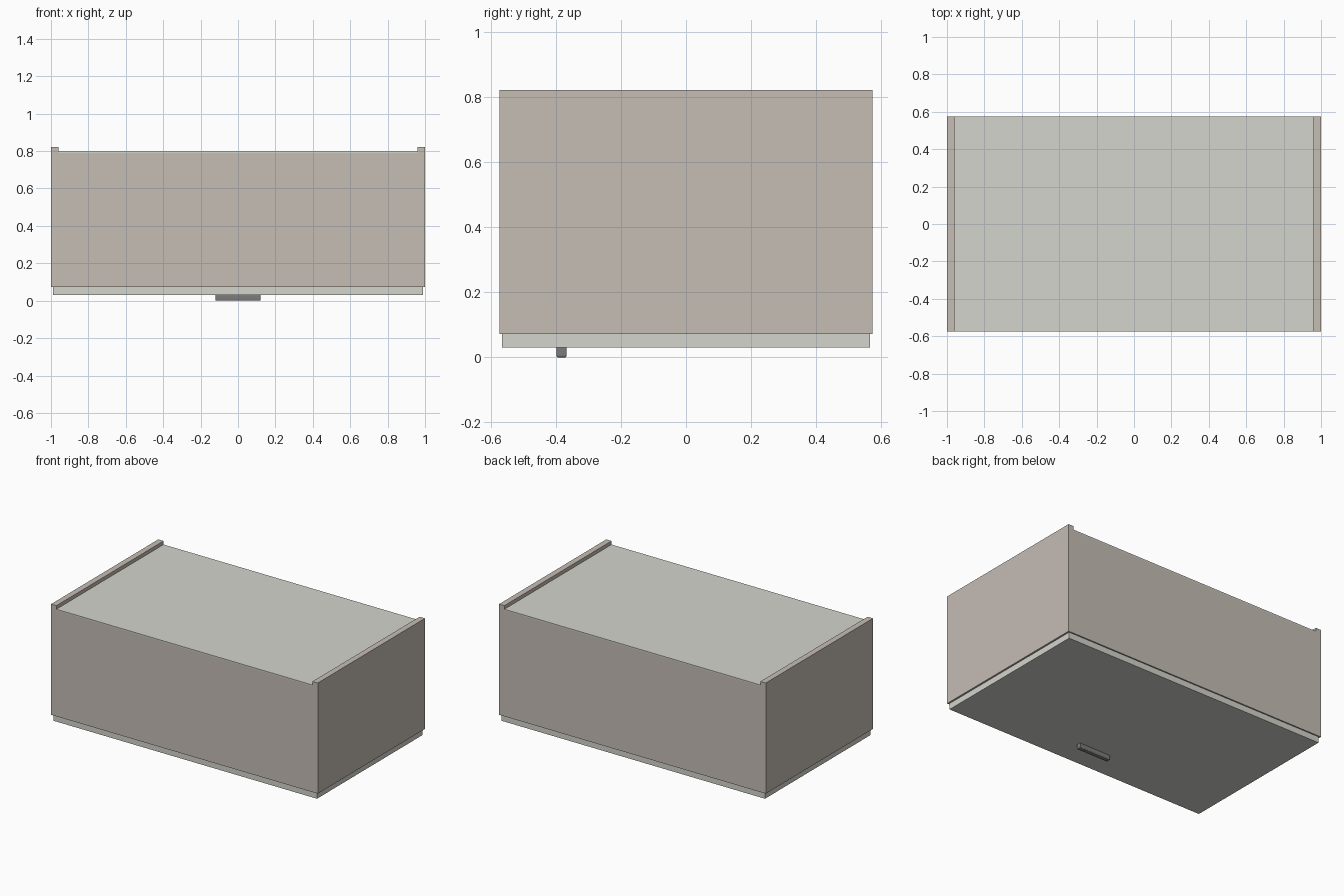
import bpy

if "Cube" in bpy.data.objects:
    bpy.data.objects.remove(bpy.data.objects["Cube"])


def material(name, rgb):
    m = bpy.data.materials.new(name)
    m.diffuse_color = (*rgb, 1)
    m.use_nodes = True
    m.node_tree.nodes["Principled BSDF"].inputs["Base Color"].default_value = m.diffuse_color
    return m


carcass = material("carcass_beige", (0.56, 0.51, 0.46))
panel = material("panel_pale_grey", (0.66, 0.66, 0.61))
dark = material("handle_grey", (0.2, 0.2, 0.2))


def box(name, x, y, z, mat):
    """Box from (min, max) ranges on each axis."""
    bpy.ops.mesh.primitive_cube_add(size=1, location=[sum(r) / 2 for r in (x, y, z)])
    ob = bpy.context.object
    ob.name = name
    ob.scale = [r[1] - r[0] for r in (x, y, z)]
    bpy.ops.object.transform_apply(location=False, rotation=False, scale=True)
    ob.data.materials.append(mat)
    return ob


W, D, T = 1.0, 0.574, 0.04
Z0, Z_BACK, Z1 = 0.072, 0.79, 0.822

# Side panels, rising past the back panel
for side, s in (("left", -1), ("right", 1)):
    box(side + "_side_panel", sorted((s * W, s * (W - T))), (-D, D), (Z0, Z1), carcass)

# Front and rear panels fitted between the sides
for end, s in (("front", -1), ("rear", 1)):
    box(end + "_panel", (-W + T, W - T), sorted((s * D, s * (D - T))), (Z0, Z_BACK), carcass)

# Thin back panel laid over them
box("back_panel", (-W + T, W - T), (-D, D), (Z_BACK, Z_BACK + 0.008), panel)

# Door, slightly smaller than the carcass
box("door", (-0.988, 0.988), (-0.565, 0.565), (0.031, Z0), panel)

# Bar handle with softened edges
handle = box("door_handle", (-0.12, 0.12), (-0.398, -0.367), (0, 0.034), dark)
bevel = handle.modifiers.new("bevel", "BEVEL")
bevel.width = 0.005
bevel.segments = 3
